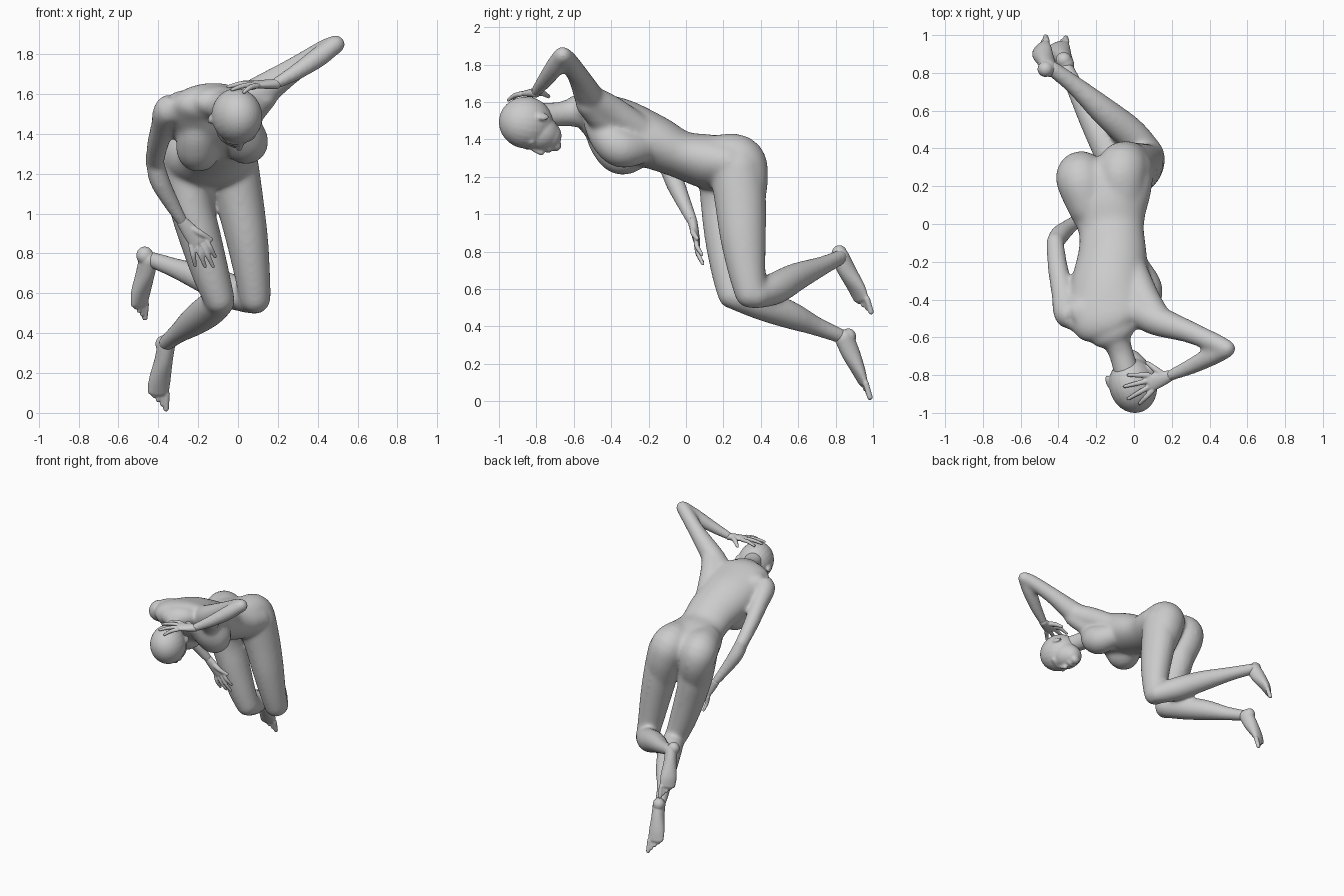
import bpy, bmesh, math
from mathutils import Vector, Matrix


def catmull(pts, steps):
    """Smooth curve through tuples of numbers."""
    p = [pts[0]] + list(pts) + [pts[-1]]
    out = []
    for i in range(1, len(p) - 2):
        for s in range(steps):
            t = s / steps
            out.append([0.5 * (2 * b + (c - a) * t + (2 * a - 5 * b + 4 * c - d) * t * t
                               + (3 * b - a - 3 * c + d) * t ** 3)
                        for a, b, c, d in zip(p[i - 1], p[i], p[i + 1], p[i + 2])])
    out.append(list(pts[-1]))
    return out


def loft(bm, pts, side=(1, 0, 0.1), n=20, steps=5):
    """Round-ended tube; pts are (x, y, z, radius) or (x, y, z, width, depth)."""
    pts = [tuple(p) if len(p) == 5 else tuple(p) + (p[3],) for p in pts]
    c = catmull(pts, steps)
    pos = [Vector(q[:3]) for q in c]
    tan = [(pos[min(i + 1, len(c) - 1)] - pos[max(i - 1, 0)]).normalized() for i in range(len(c))]
    rows = [(pos[i], tan[i], c[i][3], c[i][4]) for i in range(len(c))]

    def cap(row, sign):
        o, t, w, d = row
        return [(o + t * sign * min(w, d) * math.sin(a), t, w * math.cos(a), d * math.cos(a))
                for a in (0.4, 0.8, 1.15, 1.45)]
    rows = cap(rows[0], -1)[::-1] + rows + cap(rows[-1], 1)
    rings = []
    for o, t, w, d in rows:
        u = Vector(side)
        u = (u - t * u.dot(t)).normalized()
        v = t.cross(u)
        rings.append([bm.verts.new(o + u * w * math.cos(k * math.tau / n) + v * d * math.sin(k * math.tau / n))
                      for k in range(n)])
    faces = [bm.faces.new(rings[0][::-1]), bm.faces.new(rings[-1])]
    for a, b in zip(rings, rings[1:]):
        for k in range(n):
            faces.append(bm.faces.new((a[k], a[(k + 1) % n], b[(k + 1) % n], b[k])))
    bmesh.ops.recalc_face_normals(bm, faces=faces)


def blob(bm, centre, radii, frame=Matrix.Identity(4)):
    m = frame @ Matrix.Translation(centre) @ Matrix.Diagonal((*radii, 1))
    bmesh.ops.create_uvsphere(bm, u_segments=24, v_segments=16, radius=1, matrix=m)


def finish(bm, name, voxel, smooth):
    """Fuse overlapping volumes into one smooth skin."""
    me = bpy.data.meshes.new(name)
    bm.to_mesh(me)
    bm.free()
    ob = bpy.data.objects.new(name, me)
    bpy.context.collection.objects.link(ob)
    r = ob.modifiers.new("fuse", 'REMESH')
    r.mode = 'VOXEL'
    r.voxel_size = voxel
    r.use_smooth_shade = True
    s = ob.modifiers.new("soften", 'SMOOTH')
    s.factor = 0.5
    s.iterations = smooth
    return ob


# torso, from neck base to pelvis
bm = bmesh.new()
loft(bm, [(-.11, -.57, 1.565, .13, .078), (-.13, -.51, 1.55, .21, .112), (-.135, -.36, 1.465, .207, .157),
          (-.115, -.17, 1.385, .184, .145), (-.12, -.03, 1.32, .174, .127), (-.135, .10, 1.285, .217, .144),
          (-.14, .22, 1.26, .242, .142)], side=(1, 0, .12), n=32)
# chest: from collar down to a soft lower edge
loft(bm, [(-.20, -.47, 1.47, .08), (-.205, -.42, 1.385, .10), (-.20, -.345, 1.315, .107),
          (-.17, -.25, 1.34, .09)])
loft(bm, [(.00, -.47, 1.49, .08), (.03, -.42, 1.415, .098), (.045, -.345, 1.355, .107), (.0, -.24, 1.36, .09)])
# shoulder blade and back muscle under the raised arm
loft(bm, [(.13, -.51, 1.615, .075), (.055, -.40, 1.55, .085), (-.01, -.24, 1.445, .08)])
loft(bm, [(.14, -.53, 1.585, .06), (.045, -.42, 1.48, .07), (-.01, -.25, 1.40, .07)])
# buttocks running into the thighs
loft(bm, [(-.24, .10, 1.295, .115), (-.28, .23, 1.28, .132), (-.275, .26, 1.20, .125), (-.24, .23, 1.06, .112)])
loft(bm, [(-.06, .13, 1.30, .12), (-.065, .275, 1.29, .138), (-.04, .31, 1.20, .13), (.0, .30, 1.06, .12)])
# neck
loft(bm, [(-.12, -.46, 1.54, .10), (-.10, -.59, 1.545, .08), (-.07, -.68, 1.535, .066), (-.04, -.78, 1.53, .068)])
# raised left arm
loft(bm, [(.02, -.45, 1.55, .09), (.12, -.51, 1.615, .082), (.29, -.57, 1.73, .060),
          (.43, -.63, 1.82, .052), (.492, -.66, 1.85, .048)], side=(0, 1, 0))
loft(bm, [(.49, -.665, 1.85, .046), (.41, -.70, 1.79, .052), (.30, -.755, 1.715, .043), (.185, -.805, 1.65, .030)],
     side=(0, 1, 0))
# lowered right arm
loft(bm, [(-.27, -.46, 1.53, .09), (-.345, -.48, 1.52, .078), (-.375, -.37, 1.44, .063),
          (-.405, -.22, 1.34, .054), (-.418, -.09, 1.25, .047)])
loft(bm, [(-.418, -.10, 1.26, .046), (-.395, -.06, 1.17, .052), (-.35, -.02, 1.08, .044), (-.28, .035, .96, .031)])
# left leg
loft(bm, [(-.03, .27, 1.24, .135, .145), (.005, .29, 1.08, .122, .139), (.044, .305, .88, .107, .124),
          (.071, .325, .70, .091, .102), (.086, .347, .578, .08, .087)])
loft(bm, [(.085, .375, .568, .074), (-.02, .48, .605, .086), (-.15, .59, .665, .076),
          (-.31, .73, .725, .052), (-.435, .825, .77, .042)], side=(0, 0, 1))
# right leg
loft(bm, [(-.25, .21, 1.22, .135, .145), (-.235, .215, 1.05, .114, .137), (-.19, .22, .88, .106, .122),
          (-.137, .235, .70, .094, .102), (-.095, .255, .572, .079, .087)])
loft(bm, [(-.092, .275, .56, .077), (-.145, .41, .515, .084), (-.22, .56, .46, .075),
          (-.30, .70, .40, .052), (-.36, .825, .35, .042)])
finish(bm, "body", .011, 22)

# head, built upright then turned face-down
left, up = Vector((.94, .27, .2)).normalized(), Vector((.25, -.95, .1)).normalized()
front = left.cross(up).normalized()
H = Matrix((left, -front, up)).transposed().to_4x4()
H.translation = (-.005, -.855, 1.49)
bm = bmesh.new()
# skull, face, jaw, chin, brow, mouth
for c, r in [((0, 0, 0), (.126, .14, .147)), ((0, -.05, -.075), (.098, .096, .11)),
             ((0, -.06, -.125), (.076, .078, .072)), ((0, -.108, -.168), (.036, .032, .032)),
             ((0, -.112, -.02), (.082, .03, .028)), ((0, -.128, -.13), (.034, .024, .022))]:
    blob(bm, c, r, H)
loft(bm, [(*(H @ Vector((0, -.132, -.03))), .013), (*(H @ Vector((0, -.148, -.065))), .014),
          (*(H @ Vector((0, -.155, -.092))), .017)])
for s in (-1, 1):
    ear = H @ Matrix.Translation((s * .122, .015, -.055)) @ Matrix.Rotation(s * .45, 4, 'Z')
    blob(bm, (0, 0, 0), (.012, .025, .038), ear)
finish(bm, "head", .007, 9)


def hand(name, wrist, knuckles, tips, thumb, bend):
    bm = bmesh.new()
    w, a, b = Vector(wrist), Vector(knuckles[0]), Vector(knuckles[1])
    mid, side, bend = (a + b) / 2, b - a, Vector(bend)
    loft(bm, [(*w, .030, .026), (*w.lerp(mid, .45), .040, .023), (*mid, .047, .018)], side=side)
    for i, tip in enumerate(tips):
        k, t = a.lerp(b, i / 3), Vector(tip)
        loft(bm, [(*k, .015), (*(k.lerp(t, .5) + bend), .0135), (*t, .0095)], side=side, n=10)
    k, t = w.lerp(a, .3), Vector(thumb)
    loft(bm, [(*k, .020), (*(k.lerp(t, .5) + bend), .017), (*t, .011)], side=side, n=10)
    finish(bm, name, .005, 3)


hand("left_hand", (.19, -.803, 1.65), [(.075, -.80, 1.655), (.095, -.885, 1.642)],
     [(-.03, -.80, 1.637), (-.05, -.86, 1.637), (-.03, -.925, 1.622), (.03, -.95, 1.61)],
     (.07, -.735, 1.63), (0, 0, .008))
hand("right_hand", (-.28, .035, .96), [(-.165, .055, .875), (-.235, .06, .84)],
     [(-.115, .085, .785), (-.125, .09, .735), (-.165, .09, .735), (-.215, .09, .74)],
     (-.135, .06, .87), (0, -.012, 0))


def foot(name, sections, side, toe_dir, heel):
    bm = bmesh.new()
    loft(bm, sections, side=side)
    blob(bm, heel, (.043, .042, .045))
    s, d, base = Vector(side).normalized(), Vector(toe_dir), Vector(sections[-1][:3])
    for i in range(5):
        p = base + s * (.046 - .023 * i) - d * (.12 * i)
        r = .017 if i == 0 else .012
        loft(bm, [(*p, r), (*(p + d * (1 - .1 * i)), r * .9)], side=side, n=10)
    finish(bm, name, .006, 4)


foot("left_foot", [(-.45, .825, .77, .044, .052), (-.465, .86, .70, .046, .050), (-.487, .91, .61, .058, .036),
                   (-.495, .935, .55, .056, .022)], (.7, .7, -.05), (-.005, .022, -.07), (-.468, .82, .79))
foot("right_foot", [(-.36, .845, .34, .044, .052), (-.374, .88, .26, .046, .050), (-.392, .92, .17, .056, .036),
                    (-.40, .945, .105, .056, .022)], (.88, .35, -.2), (-.003, .022, -.075), (-.372, .868, .345))
